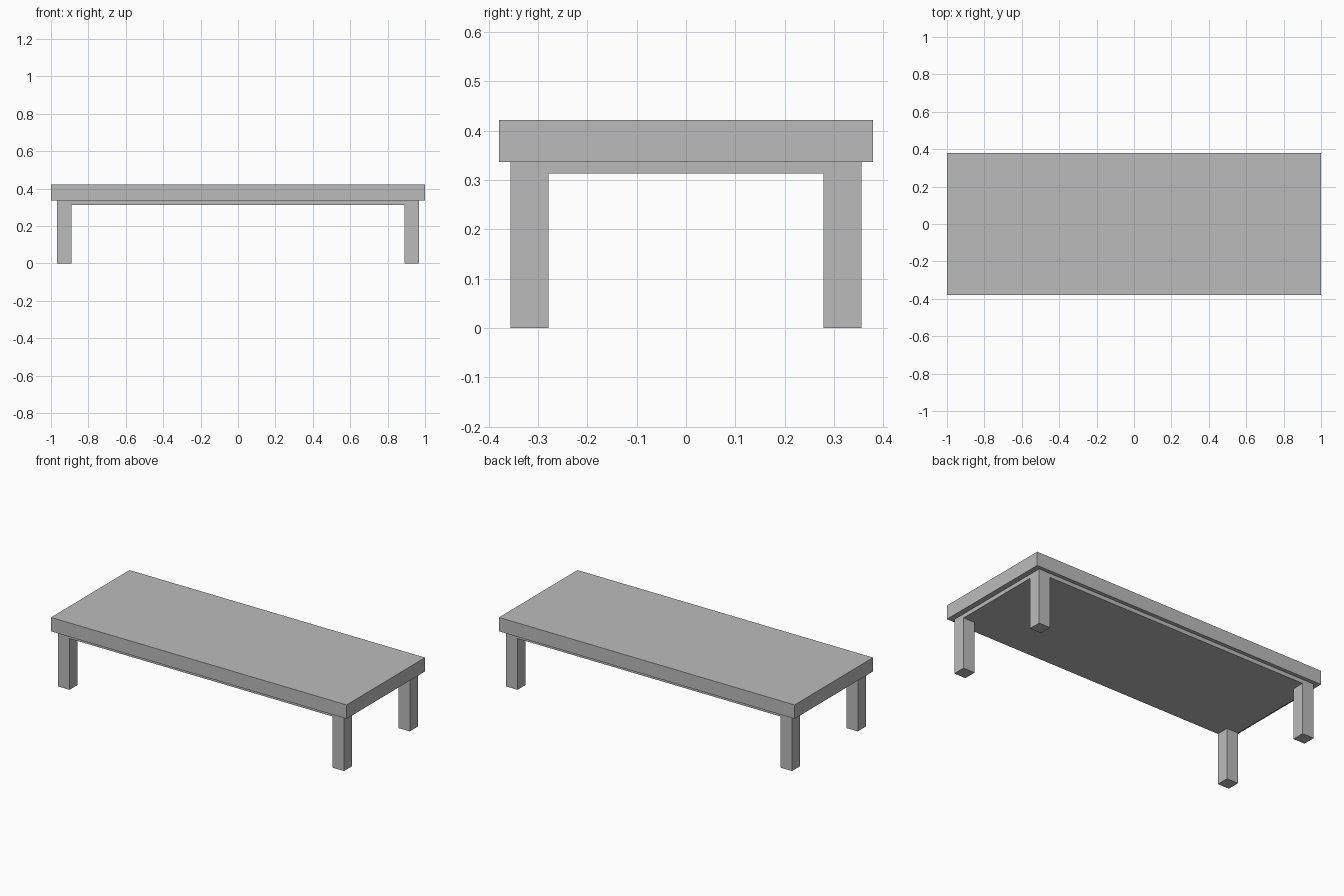
import bpy

if "Cube" in bpy.data.objects:
    bpy.data.objects.remove(bpy.data.objects["Cube"])

grey = bpy.data.materials.new("plain grey")
grey.diffuse_color = (0.5, 0.5, 0.5, 1)
grey.use_nodes = True
grey.node_tree.nodes["Principled BSDF"].inputs["Base Color"].default_value = grey.diffuse_color


def box(name, x, y, z):
    """Box spanning the given (min, max) ranges."""
    spans = (x, y, z)
    bpy.ops.mesh.primitive_cube_add(size=1, location=[(a + b) / 2 for a, b in spans])
    ob = bpy.context.object
    ob.name = name
    ob.scale = [b - a for a, b in spans]
    bpy.ops.object.transform_apply(location=False, rotation=False, scale=True)
    ob.data.materials.append(grey)
    return ob


TOP_X, TOP_Y = 1.0, 0.379        # half sizes of the table top
BASE_X, BASE_Y = 0.967, 0.356    # half sizes of the base, flush with the legs
LEG = 0.077
PANEL_Z, SLAB_Z, TOP_Z = 0.313, 0.337, 0.422

# Thick top slab and the thin inset panel below it
box("table_top", (-TOP_X, TOP_X), (-TOP_Y, TOP_Y), (SLAB_Z, TOP_Z))
box("under_panel", (-BASE_X, BASE_X), (-BASE_Y, BASE_Y), (PANEL_Z, SLAB_Z))

# Four square legs at the panel corners
for side, sx in (("left", -1), ("right", 1)):
    for end, sy in (("front", -1), ("back", 1)):
        x = sorted((sx * BASE_X, sx * (BASE_X - LEG)))
        y = sorted((sy * BASE_Y, sy * (BASE_Y - LEG)))
        box(f"{end}_{side}_leg", x, y, (0, PANEL_Z))
